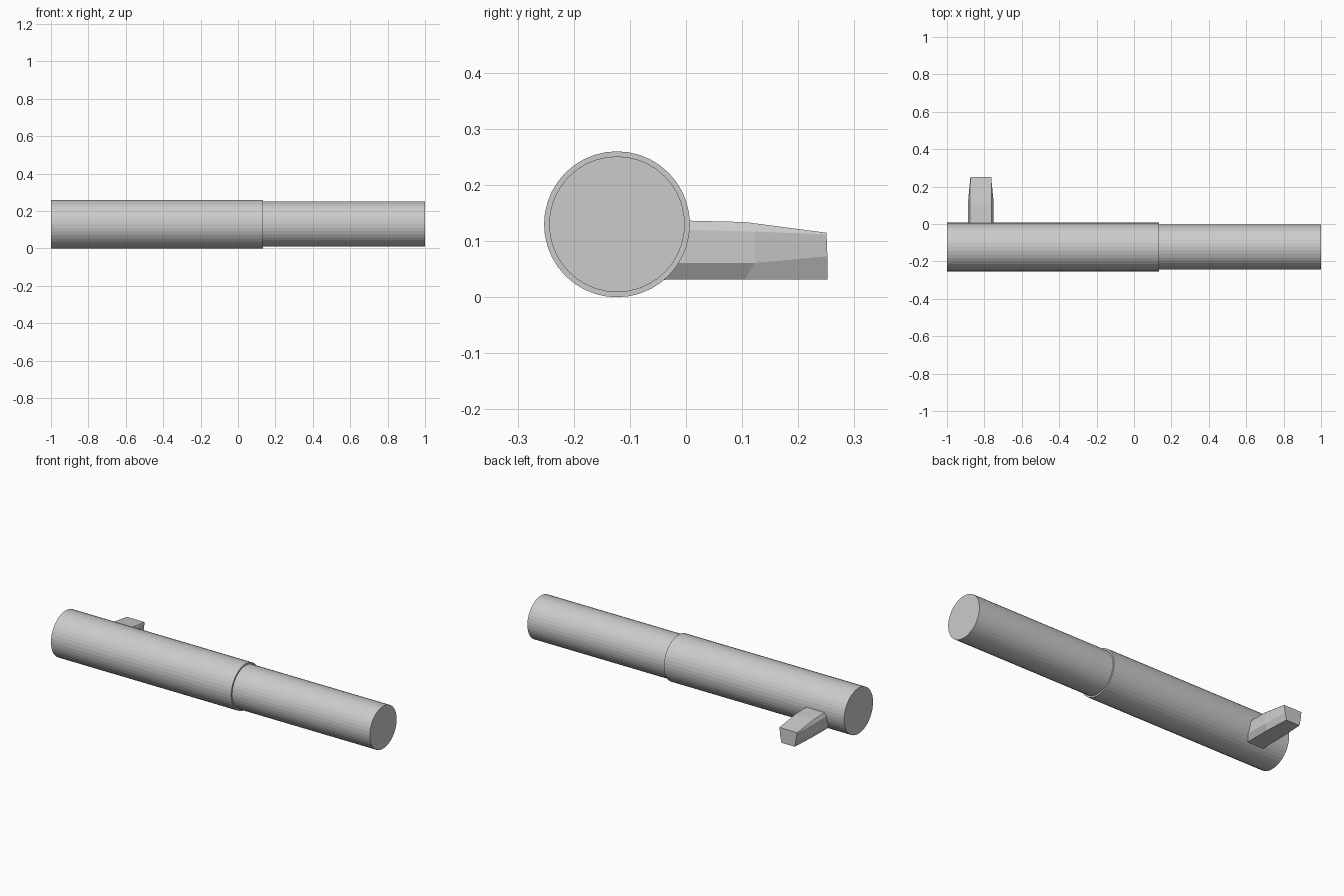
import bpy, bmesh
from math import pi

if "Cube" in bpy.data.objects:
    bpy.data.objects.remove(bpy.data.objects["Cube"])

AXIS_Y, AXIS_Z = -0.123, 0.13


def tube(name, x0, x1, radius):
    bpy.ops.mesh.primitive_cylinder_add(
        vertices=40, radius=radius, depth=x1 - x0,
        location=((x0 + x1) / 2, AXIS_Y, AXIS_Z), rotation=(0, pi / 2, 0))
    bpy.context.object.name = name


# Thick sleeve and slightly thinner shaft
tube("sleeve", -1.0, 0.134, 0.13)
tube("shaft", 0.134, 1.0, 0.121)

# Faceted side peg: half sections of (half width, y, z), top to bottom
CX = -0.819
sections = [
    [(0.058, -0.06, 0.138), (0.069, -0.06, 0.122), (0.069, -0.06, 0.061), (0.050, -0.06, 0.031)],
    [(0.058, 0.105, 0.134), (0.068, 0.122, 0.117), (0.068, 0.122, 0.061), (0.050, 0.105, 0.032)],
    [(0.056, 0.250, 0.115), (0.0555, 0.2505, 0.112), (0.050, 0.252, 0.073), (0.042, 0.252, 0.032)],
]
bm = bmesh.new()
rings = []
for half in sections:
    right = [bm.verts.new((CX + w, y, z)) for w, y, z in half]
    left = [bm.verts.new((CX - w, y, z)) for w, y, z in reversed(half)]
    rings.append(right + left)
for a, b in zip(rings, rings[1:]):
    for i in range(len(a)):
        j = (i + 1) % len(a)
        bm.faces.new((a[i], a[j], b[j], b[i]))
bm.faces.new(rings[0])
bm.faces.new(rings[-1])
bmesh.ops.recalc_face_normals(bm, faces=bm.faces)
mesh = bpy.data.meshes.new("side_peg")
bm.to_mesh(mesh)
bm.free()
bpy.context.collection.objects.link(bpy.data.objects.new("side_peg", mesh))
